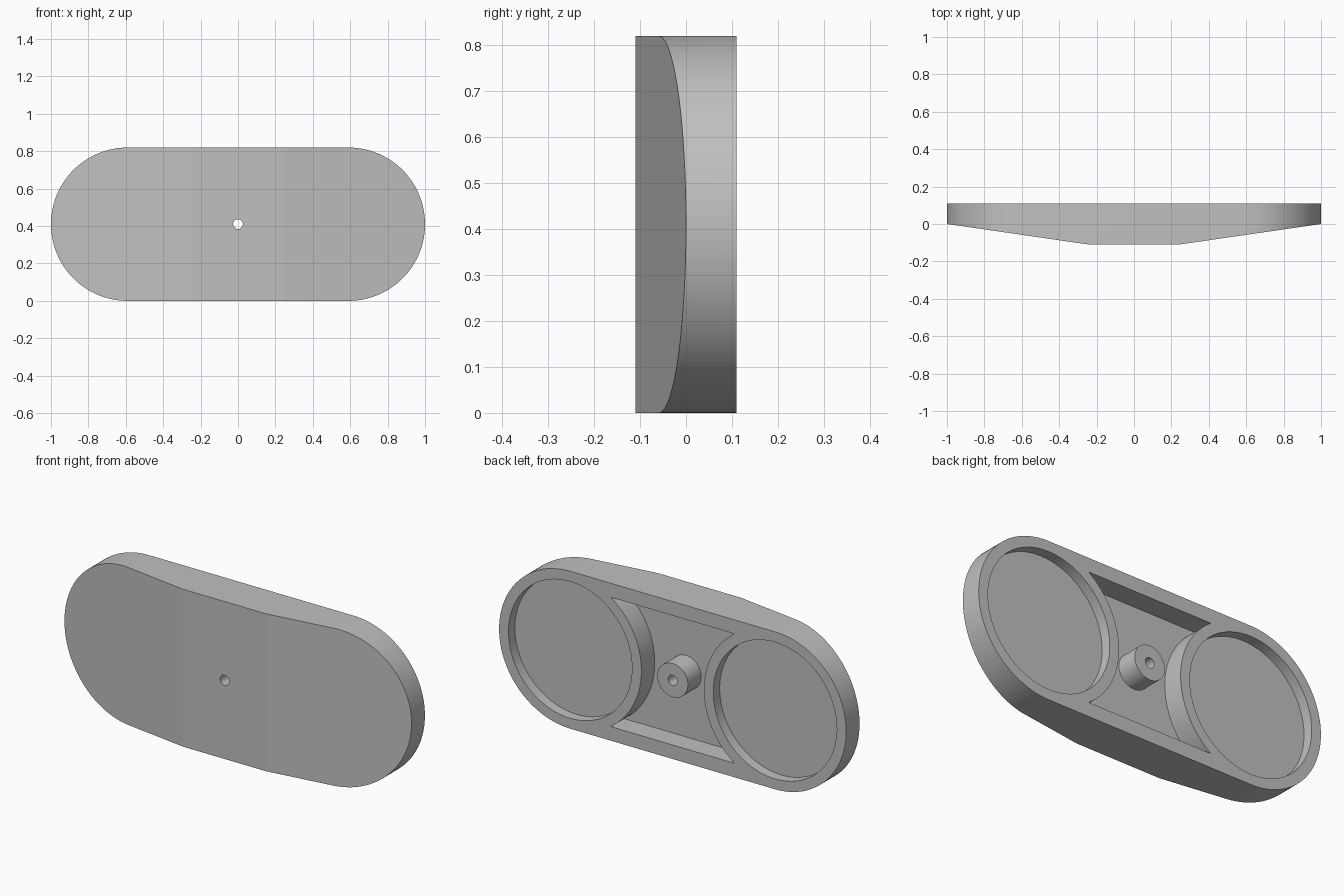
import bpy, bmesh
from math import sin, cos, pi, asin, radians

if "Cube" in bpy.data.objects:
    bpy.data.objects.remove(bpy.data.objects["Cube"])

R = 0.41          # end radius and centre height
CX = 1 - R        # end centre offset
BACK = 0.11

grey = bpy.data.materials.new("light grey")
grey.use_nodes = True
colour = (0.53, 0.53, 0.53, 1)
grey.diffuse_color = colour
grey.node_tree.nodes["Principled BSDF"].inputs["Base Color"].default_value = colour


def arc(cx, r, start, end, n):
    return [(cx + r * cos(start + (end - start) * i / n),
             R + r * sin(start + (end - start) * i / n)) for i in range(n + 1)]


def circle(cx, r, n=96):
    return arc(cx, r, 0, 2 * pi, n)[:-1]


def prism(name, outline, lo, hi, place=lambda a, b, d: (a, d, b)):
    """Extrude a closed outline between two depths."""
    bm = bmesh.new()
    face = bm.faces.new([bm.verts.new(place(a, b, lo)) for a, b in outline])
    out = bmesh.ops.extrude_face_region(bm, geom=[face])["geom"]
    shift = [p - q for p, q in zip(place(0, 0, hi), place(0, 0, lo))]
    bmesh.ops.translate(bm, vec=shift, verts=[v for v in out if isinstance(v, bmesh.types.BMVert)])
    bmesh.ops.recalc_face_normals(bm, faces=bm.faces)
    mesh = bpy.data.meshes.new(name)
    bm.to_mesh(mesh)
    bm.free()
    mesh.materials.append(grey)
    obj = bpy.data.objects.new(name, mesh)
    bpy.context.collection.objects.link(obj)
    return obj


def combine(target, tool, operation="DIFFERENCE"):
    """Apply a boolean and discard the tool."""
    mod = target.modifiers.new("cut", "BOOLEAN")
    mod.operation, mod.solver, mod.object = operation, "EXACT", tool
    bpy.context.view_layer.update()
    mesh = bpy.data.meshes.new_from_object(
        target.evaluated_get(bpy.context.evaluated_depsgraph_get()))
    target.modifiers.clear()
    target.data = mesh
    bpy.data.objects.remove(tool)


# Rounded body with a faceted front
body = prism("body", arc(CX, R, -pi / 2, pi / 2, 64) + arc(-CX, R, pi / 2, 3 * pi / 2, 64),
             -0.2, BACK)
plan = [(-1.1, 0.0145), (-0.24, -BACK), (0.24, -BACK), (1.1, 0.0145), (1.1, 0.3), (-1.1, 0.3)]
combine(body, prism("front_shape", plan, -0.2, 1.1, lambda a, b, d: (a, b, d)), "INTERSECT")

# Shallow round recesses at both ends of the back
for side in (-1, 1):
    combine(body, prism("recess", circle(side * CX, 0.356), 0.057, 0.2))

# Deep middle pocket bounded by the two round rims
t = asin(0.337 / R)
pocket = arc(CX, R, pi + t, pi - t, 48) + arc(-CX, R, t, -t, 48)
combine(body, prism("pocket", pocket, 0.0, 0.2))

# Central boss and through hole
boss = prism("boss", circle(0, 0.088, 64), -0.03, BACK)
for part in (body, boss):
    combine(part, prism("hole", circle(0, 0.026, 32), -0.3, 0.3))

bpy.ops.object.select_all(action="DESELECT")
for part in (body, boss):
    part.select_set(True)
bpy.context.view_layer.objects.active = body
bpy.ops.object.shade_smooth_by_angle(angle=radians(7))
